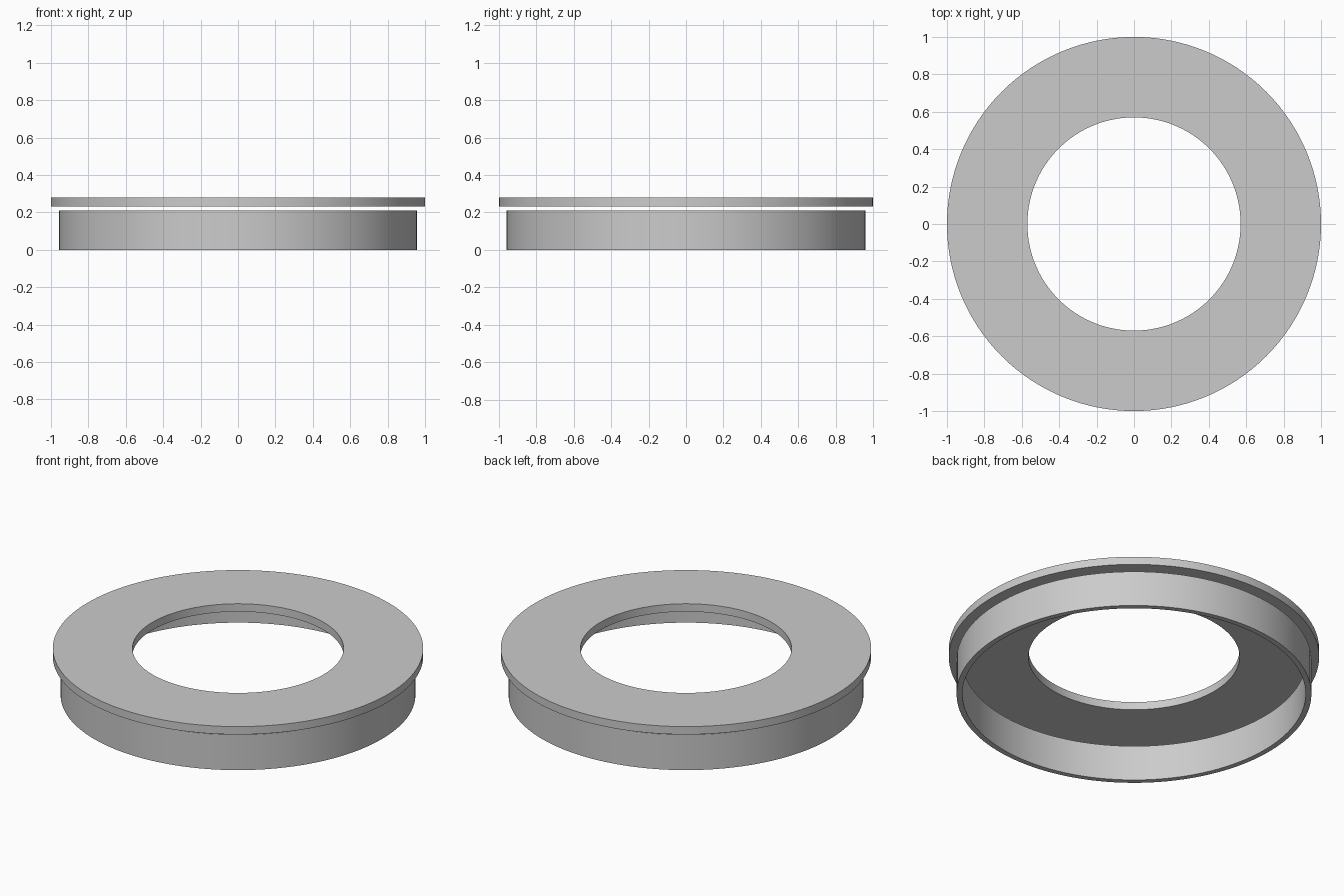
import bpy
import math

cube = bpy.data.objects.get("Cube")
if cube:
    bpy.data.objects.remove(cube, do_unlink=True)

SEGMENTS = 128

grey = bpy.data.materials.new("plain grey")
grey.use_nodes = True
colour = (0.6, 0.6, 0.6, 1)
grey.diffuse_color = colour
grey.node_tree.nodes["Principled BSDF"].inputs["Base Color"].default_value = colour


def ring(name, outer, inner, bottom, top):
    """Sweep a rectangular profile round the z axis into a closed ring."""
    profile = [(outer, bottom), (outer, top), (inner, top), (inner, bottom)]
    n = len(profile)
    verts = []
    for i in range(SEGMENTS):
        a = math.tau * i / SEGMENTS
        verts += [(r * math.cos(a), r * math.sin(a), z) for r, z in profile]
    faces = []
    for i in range(SEGMENTS):
        here, there = i * n, (i + 1) % SEGMENTS * n
        for j in range(n):
            k = (j + 1) % n
            faces.append((here + j, there + j, there + k, here + k))
    mesh = bpy.data.meshes.new(name)
    mesh.from_pydata(verts, [], faces)
    mesh.materials.append(grey)
    obj = bpy.data.objects.new(name, mesh)
    bpy.context.collection.objects.link(obj)
    bpy.ops.object.select_all(action="DESELECT")
    obj.select_set(True)
    bpy.context.view_layer.objects.active = obj
    bpy.ops.object.shade_smooth_by_angle(angle=math.radians(30))
    return obj


# Thin-walled collar, open at both ends
ring("collar_wall", 0.958, 0.927, 0, 0.211)

# Flat flange floating just above the collar
ring("top_flange", 1.0, 0.57, 0.232, 0.279)
